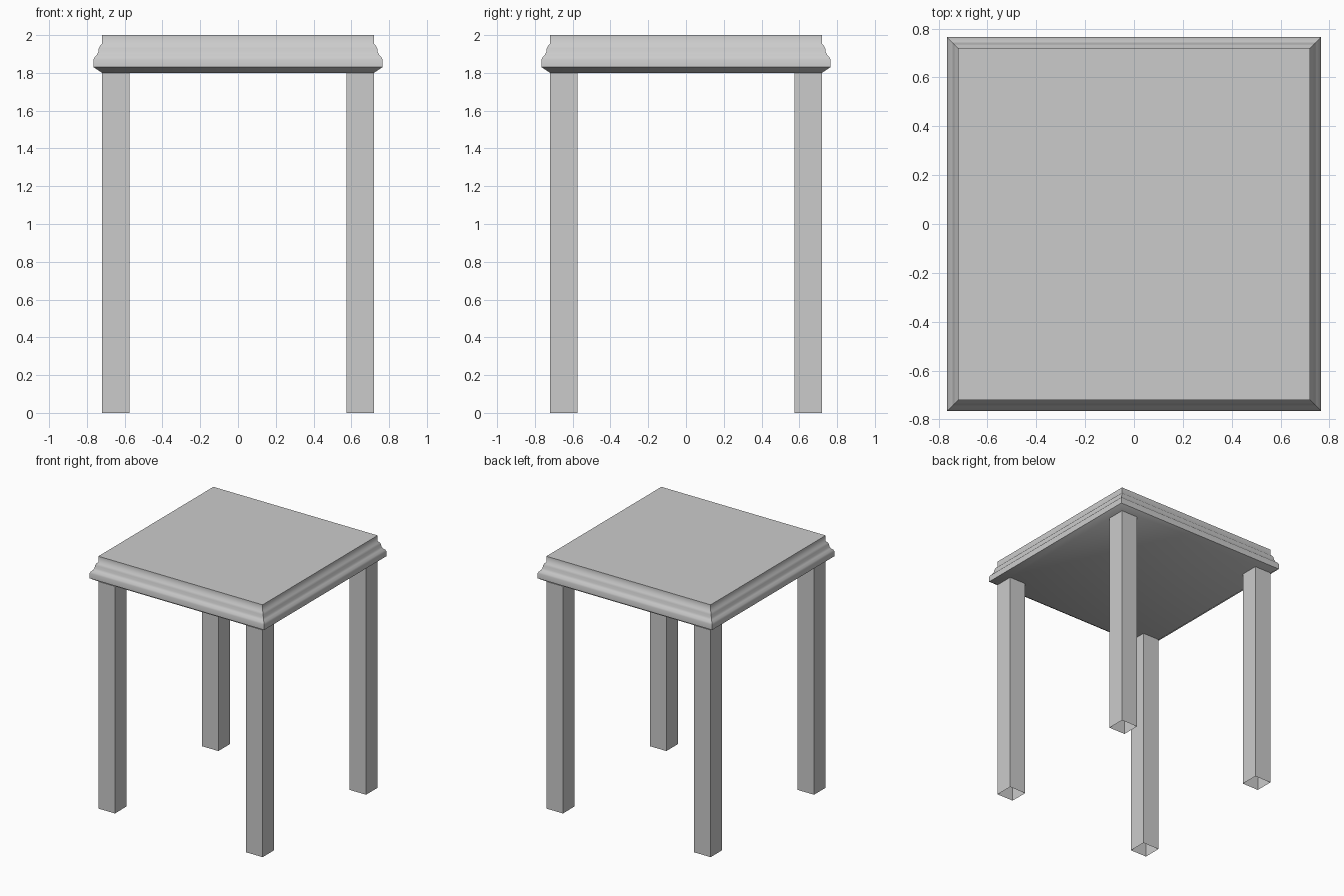
import bpy, bmesh

if "Cube" in bpy.data.objects:
    bpy.data.objects.remove(bpy.data.objects["Cube"])

CORNERS = [(-1, -1), (1, -1), (1, 1), (-1, 1)]


def square_loft(name, profile, cap_ends, center=(0, 0)):
    """Stack square rings given as (half width, z) and skin them."""
    bm = bmesh.new()
    rings = [[bm.verts.new((center[0] + sx * r, center[1] + sy * r, z))
              for sx, sy in CORNERS] for r, z in profile]
    for low, high in zip(rings, rings[1:]):
        for i in range(4):
            j = (i + 1) % 4
            bm.faces.new((low[i], low[j], high[j], high[i]))
    if cap_ends:
        bm.faces.new(rings[0][::-1])
        bm.faces.new(rings[-1])
    mesh = bpy.data.meshes.new(name)
    bm.to_mesh(mesh)
    bm.free()
    obj = bpy.data.objects.new(name, mesh)
    bpy.context.collection.objects.link(obj)
    return obj


# Seat with moulded edge, profile from the underside up
seat = square_loft("seat", [
    (0.72, 1.80), (0.765, 1.83), (0.765, 1.87), (0.76, 1.882),
    (0.747, 1.895), (0.74, 1.91), (0.737, 1.93), (0.73, 1.945),
    (0.72, 1.955), (0.72, 2.0)], cap_ends=True)
bpy.context.view_layer.objects.active = seat
seat.select_set(True)
bpy.ops.object.shade_smooth_by_angle(angle=0.9)

# Four square legs, hollow and open at the ends
LEG_HALF = 0.0725
LEG_POS = 0.72 - LEG_HALF
for sx, sy in CORNERS:
    name = ("front" if sy < 0 else "back") + ("_left" if sx < 0 else "_right") + "_leg"
    square_loft(name, [(LEG_HALF, 0.0), (LEG_HALF, 1.80)], cap_ends=False,
                center=(sx * LEG_POS, sy * LEG_POS))
